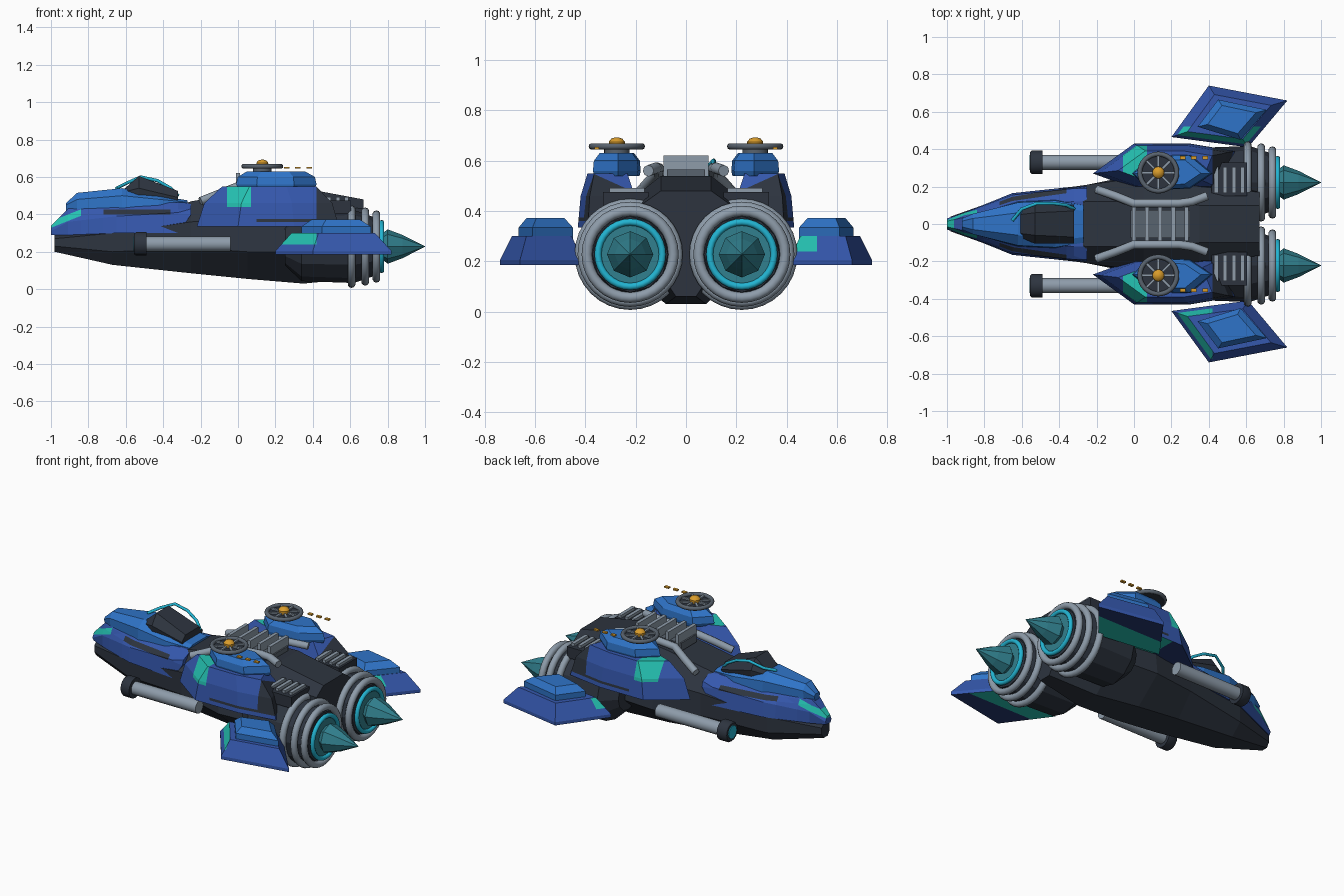
import bpy, bmesh, math
from mathutils import Vector, Matrix

default_cube = bpy.data.objects.get("Cube")
if default_cube:
    bpy.data.objects.remove(default_cube, do_unlink=True)

# Palette, given in sRGB bytes and stored as linear values
PALETTE = {"deep blue": "3558AE", "bright blue": "2F74C8", "charcoal": "2D343F",
           "steel grey": "8E9CAA", "dark steel": "59636E", "cyan glow": "22B4D2",
           "teal": "31808E", "turquoise": "25C4B4", "amber": "D99C2B", "navy": "24376F"}


def linear(byte):
    value = byte / 255
    return value / 12.92 if value < 0.04 else ((value + 0.055) / 1.055) ** 2.4


MATERIALS = {}
for label, code in PALETTE.items():
    material = bpy.data.materials.new(label)
    colour = [linear(channel) for channel in bytes.fromhex(code)] + [1]
    material.use_nodes = True
    material.diffuse_color = colour
    material.node_tree.nodes["Principled BSDF"].inputs["Base Color"].default_value = colour
    MATERIALS[label] = material


def finish(name, bm, colour, smooth=False):
    bmesh.ops.recalc_face_normals(bm, faces=bm.faces)
    mesh = bpy.data.meshes.new(name)
    bm.to_mesh(mesh)
    bm.free()
    mesh.materials.append(MATERIALS[colour])
    obj = bpy.data.objects.new(name, mesh)
    bpy.context.collection.objects.link(obj)
    if smooth:
        bpy.ops.object.select_all(action="DESELECT")
        obj.select_set(True)
        bpy.context.view_layer.objects.active = obj
        bpy.ops.object.shade_smooth_by_angle(angle=math.radians(40))
    return obj


def skin(name, rings, colour, smooth=False):
    """Bridge equal-length closed rings of points and cap both ends."""
    bm = bmesh.new()
    loops = [[bm.verts.new(point) for point in ring] for ring in rings]
    for low, high in zip(loops, loops[1:]):
        for i in range(len(low)):
            j = (i + 1) % len(low)
            bm.faces.new((low[i], low[j], high[j], high[i]))
    bm.faces.new(loops[0])
    bm.faces.new(loops[-1])
    return finish(name, bm, colour, smooth)


def loft(name, sections, colour):
    """Sections along x, each a right-hand half profile mirrored across y."""
    rings = [[(x, y, z) for y, z in half] + [(x, -y, z) for y, z in reversed(half)]
             for x, half in sections]
    return skin(name, rings, colour)


def stack(name, outline, levels, side, colour):
    """A plan outline repeated at heights, scaled about its middle."""
    cx = sum(p[0] for p in outline) / len(outline)
    cy = sum(p[1] for p in outline) / len(outline)
    rings = [[(cx + (x - cx) * k, side * (cy + (y - cy) * k), z) for x, y in outline]
             for z, k in levels]
    return skin(name, rings, colour)


def lathe(name, profile, centre, colour, sides=24, smooth=True, axis="x"):
    cx, cy, cz = centre
    rings = []
    for along, radius in profile:
        ring = []
        for i in range(sides):
            a = math.tau * i / sides
            u, v = radius * math.cos(a), radius * math.sin(a)
            ring.append((cx + along, cy + u, cz + v) if axis == "x" else (cx + u, cy + v, cz + along))
        rings.append(ring)
    return skin(name, rings, colour, smooth)


def torus(name, centre, major, minor, colour, axis="x"):
    bpy.ops.mesh.primitive_torus_add(location=centre, major_radius=major, minor_radius=minor,
                                     major_segments=32, minor_segments=10,
                                     rotation=(0, math.pi / 2 if axis == "x" else 0, 0))
    obj = bpy.context.object
    obj.name = name
    obj.data.materials.append(MATERIALS[colour])
    bpy.ops.object.shade_smooth_by_angle(angle=math.radians(60))


def box(name, centre, size, colour, turn=0):
    bm = bmesh.new()
    bmesh.ops.create_cube(bm, size=1, matrix=Matrix.Translation(centre)
                          @ Matrix.Rotation(turn, 4, "Z") @ Matrix.Diagonal((*size, 1)))
    return finish(name, bm, colour)


def tube(name, points, radius, colour):
    curve = bpy.data.curves.new(name, "CURVE")
    curve.dimensions = "3D"
    curve.bevel_depth, curve.bevel_resolution, curve.use_fill_caps = radius, 2, True
    spline = curve.splines.new("POLY")
    spline.points.add(len(points) - 1)
    for target, point in zip(spline.points, points):
        target.co = (*point, 1)
    curve.materials.append(MATERIALS[colour])
    obj = bpy.data.objects.new(name, curve)
    bpy.context.collection.objects.link(obj)
    bpy.ops.object.select_all(action="DESELECT")
    obj.select_set(True)
    bpy.context.view_layer.objects.active = obj
    bpy.ops.object.convert(target="MESH")
    bpy.ops.object.shade_smooth_by_angle(angle=math.radians(50))


def paint(obj, cuts, rule):
    """Slice along planes (point, normal), then colour faces by a rule."""
    bm = bmesh.new()
    bm.from_mesh(obj.data)
    for point, normal in cuts:
        bmesh.ops.bisect_plane(bm, geom=bm.verts[:] + bm.edges[:] + bm.faces[:],
                               plane_co=point, plane_no=normal)
    bm.normal_update()
    slots = [obj.data.materials[0].name]
    for face in bm.faces:
        colour = rule(face.calc_center_median(), face.normal)
        if colour:
            if colour not in slots:
                slots.append(colour)
                obj.data.materials.append(MATERIALS[colour])
            face.material_index = slots.index(colour)
    bm.to_mesh(obj.data)
    bm.free()


# Hull
loft("hull", [
    (-.98, [(.02, .2), (.04, .23), (.04, .27), (.02, .29)]),
    (-.67, [(.08, .13), (.15, .2), (.15, .3), (.08, .32)]),
    (-.25, [(.1, .085), (.21, .22), (.21, .36), (.12, .47)]),
    (.05, [(.1, .055), (.27, .2), (.25, .38), (.12, .52)]),
    (.35, [(.08, .03), (.25, .2), (.2, .46), (.1, .54)]),
    (.67, [(.04, .06), (.13, .2), (.17, .43), (.1, .48)])], "charcoal")

# Nose cowl with worn streaks
cowl = loft("nose_cowl", [
    (-1, [(.02, .29), (.03, .31), (.015, .34)]),
    (-.91, [(.06, .29), (.06, .36), (.035, .43)]),
    (-.65, [(.165, .3), (.155, .39), (.1, .45)]),
    (-.32, [(.2, .3), (.19, .41), (.12, .465)]),
    (-.25, [(.2, .4), (.19, .43), (.12, .46)])], "deep blue")


def cowl_wear(c, n):
    if -.72 < c.x < -.36 and .4 < c.z < .425:
        return "charcoal"
    if c.x < -.84 and 0 < c.z - .36 - (c.x + .92) * .4 < .035:
        return "turquoise"


paint(cowl, [((0, 0, .4), (0, 0, 1)), ((0, 0, .425), (0, 0, 1)), ((-.72, 0, 0), (1, 0, 0)),
             ((-.36, 0, 0), (1, 0, 0)), ((-.84, 0, 0), (1, 0, 0)),
             ((-.92, 0, .36), (-.4, 0, 1)), ((-.92, 0, .395), (-.4, 0, 1))], cowl_wear)
loft("nose_top", [
    (-.92, [(.02, .42), (.03, .45), (.015, .46)]),
    (-.86, [(.05, .42), (.055, .48), (.03, .515)]),
    (-.62, [(.12, .43), (.115, .5), (.06, .54)]),
    (-.42, [(.13, .43), (.125, .48), (.09, .5)]),
    (-.27, [(.1, .44), (.1, .465), (.07, .475)])], "bright blue")
loft("cockpit", [
    (-.61, [(.06, .47), (.07, .52), (.05, .535)]),
    (-.53, [(.1, .47), (.105, .54), (.06, .605)]),
    (-.32, [(.09, .46), (.105, .49), (.07, .525)])], "charcoal")
tube("windscreen_rim", [(-.65, .02, .54), (-.6, .08, .565), (-.52, .11, .6), (-.43, .11, .58),
                        (-.36, .1, .54), (-.32, .08, .5)], .009, "cyan glow")

# Exposed engine on the spine
box("engine_block", (.14, 0, .54), (.32, .15, .05), "dark steel")
for i in range(5):
    box("engine_rib", (i * .07, 0, .57), (.022, .18, .1), "steel grey")

POD = [(-.22, .27), (0, .43), (.3, .43), (.54, .39), (.46, .19), (0, .19)]
POD_CAP = [(-.01, .27), (.1, .365), (.3, .37), (.42, .27), (.3, .19), (.08, .18)]
FIN = [(.2, .465), (.4, .74), (.82, .66), (.61, .41)]
FIN_CAP = [(.34, .52), (.45, .665), (.71, .61), (.57, .45)]


def pod_wear(c, n):
    if n.z < -.9:
        return "turquoise" if c.x > .05 else "navy"
    if n.z > .05 and -.06 < c.x < .07 and c.z > .44 and abs(c.y) > .27:
        return "turquoise"
    if c.x > .42 and c.z > .36:
        return "charcoal"
    if .1 < c.x < .42 and .36 < c.z < .375:
        return "charcoal"


def fin_wear(c, n):
    if n.z < -.9:
        return "turquoise" if abs(c.y) < .58 else "navy"
    inner = abs(c.y) < .52 if c.y > 0 else c.x < .42
    return "turquoise" if inner and .24 < c.z < .299 else None


for side in (1, -1):
    # Shoulder pods
    pod = stack("shoulder_pod", POD, [(.335, 1), (.46, .9), (.55, .66)], side, "deep blue")
    paint(pod, [((x, 0, 0), (1, 0, 0)) for x in (-.06, .07, .42, .1)]
          + [((0, 0, z), (0, 0, 1)) for z in (.36, .375, .44)], pod_wear)
    stack("pod_cap", POD_CAP, [(.54, .95), (.56, 1), (.6, .96), (.63, .72)], side, "bright blue")

    # Spoked wheel on top, with floating amber lights
    hub = (.13, side * .275, .65)
    lathe("wheel_post", [(-.03, .05), (0, .05)], hub, "dark steel", axis="z")
    lathe("wheel_disc", [(-.006, .1), (.004, .1)], hub, "charcoal", axis="z")
    torus("wheel_rim", (hub[0], hub[1], .657), .099, .013, "dark steel", "z")
    for i in range(8):
        a = math.tau * i / 8
        box("wheel_spoke", (hub[0] + .055 * math.cos(a), hub[1] + .055 * math.sin(a), .657),
            (.07, .013, .012), "steel grey", a)
    lathe("wheel_hub", [(0, .03), (.025, .032), (.038, .022), (.043, .005)], hub, "amber",
          16, axis="z")
    for x in (.26, .32, .38):
        box("amber_light", (x, side * .355, .65), (.03, .018, .009), "amber")

    # Side cannon
    gun = (0, side * .33, .242)
    lathe("cannon_barrel", [(-.5, .04), (-.04, .04)], gun, "steel grey", 16)
    lathe("cannon_muzzle", [(-.555, .055), (-.545, .063), (-.49, .063)], gun, "charcoal", 16)
    lathe("cannon_lens", [(-.56, .04), (-.55, .04)], gun, "cyan glow", 16)

    # Fin
    fin = stack("fin", FIN, [(.185, 1), (.205, 1), (.3, .72)], side, "deep blue")
    paint(fin, [((0, side * .52, 0), (0, 1, 0)), ((0, side * .58, 0), (0, 1, 0)),
                ((.42, 0, 0), (1, 0, 0)), ((0, 0, .24), (0, 0, 1))], fin_wear)
    stack("fin_cap", FIN_CAP, [(.28, 1), (.335, 1), (.372, .7)], side, "bright blue")

    # Exhaust pipe and cooling bars
    tube("exhaust_pipe", [(-.2, side * .185, .47), (-.1, side * .15, .51), (0, side * .11, .55),
                          (.24, side * .11, .57), (.31, side * .12, .57),
                          (.39, side * .15, .56)], .023, "steel grey")
    box("bar_mount", (.51, side * .24, .44), (.19, .18, .07), "charcoal")
    for i in range(4):
        box("cooling_bar", (.44 + i * .047, side * .235, .48), (.022, .14, .025), "steel grey")

    # Thruster
    axle = (0, side * .222, .228)
    lathe("nacelle", [(.25, .1), (.34, .185), (.62, .195), (.72, .16), (.75, .15)], axle,
          "charcoal", 12, False)
    for x, radius in ((.607, .2), (.68, .188), (.74, .172)):
        torus("thruster_ring", (x, axle[1], axle[2]), radius, .021, "steel grey")
    torus("glow_ring", (.768, axle[1], axle[2]), .128, .014, "cyan glow")
    lathe("nozzle_plate", [(.74, .12), (.768, .12)], axle, "teal", 16)
    lathe("thruster_cone", [(.76, .06), (.8, .092), (.88, .062), (1, .001)], axle, "teal", 8, False)
